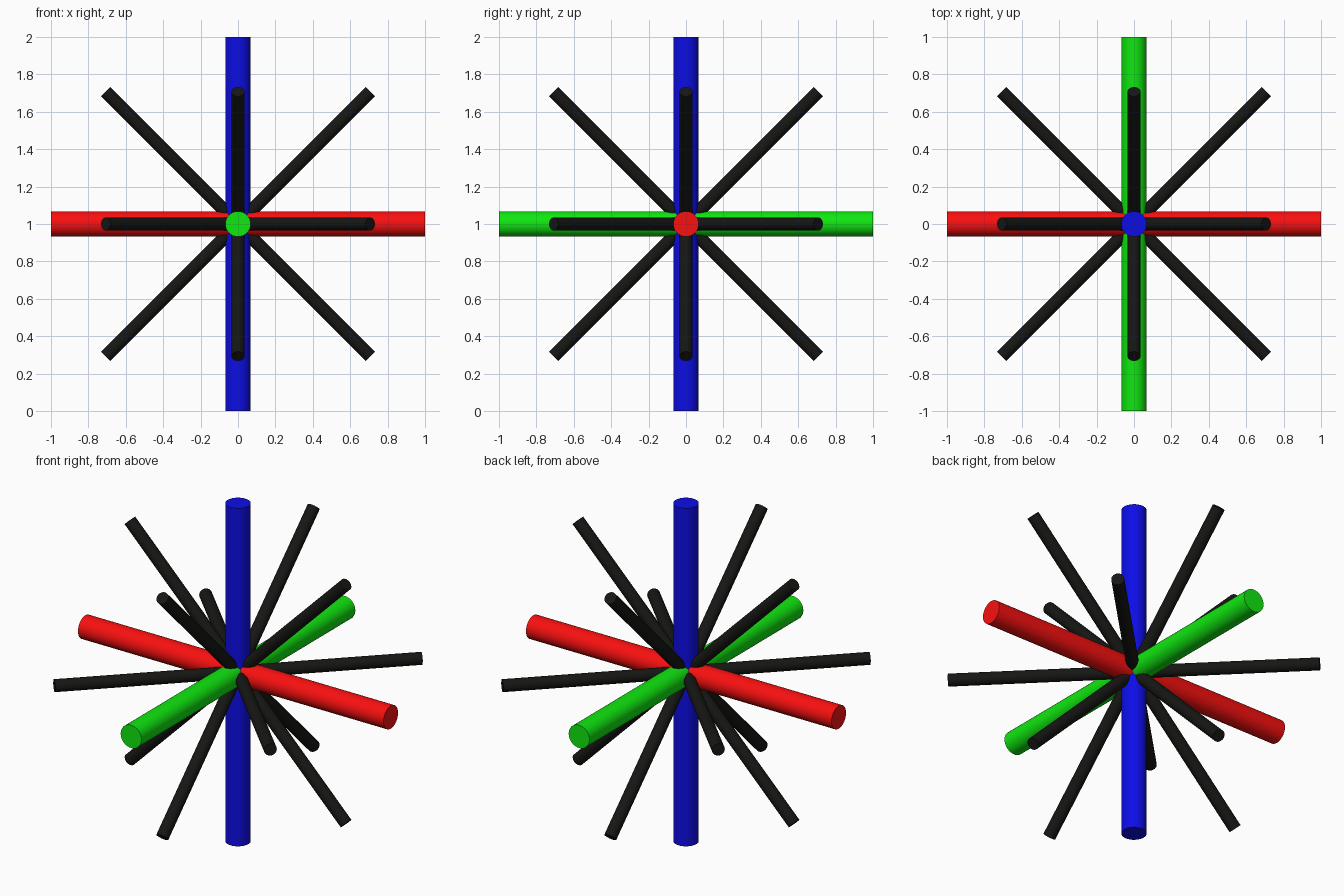
import bpy
import math
from mathutils import Vector

if "Cube" in bpy.data.objects:
    bpy.data.objects.remove(bpy.data.objects["Cube"])

CENTRE = Vector((0, 0, 1))


def material(name, rgb):
    mat = bpy.data.materials.new(name)
    mat.diffuse_color = (*rgb, 1)
    mat.use_nodes = True
    mat.node_tree.nodes["Principled BSDF"].inputs["Base Color"].default_value = mat.diffuse_color
    return mat


def rod(name, direction, radius, mat):
    """Capped cylinder of length 2 through the centre along a direction."""
    bpy.ops.mesh.primitive_cylinder_add(vertices=32, radius=radius, depth=2, location=CENTRE)
    obj = bpy.context.object
    obj.name = name
    obj.rotation_euler = Vector(direction).to_track_quat('Z', 'Y').to_euler()
    obj.data.materials.append(mat)
    bpy.ops.object.shade_smooth_by_angle(angle=math.radians(40))


# Thick coloured rods along the three main axes
rod("x_axis_rod", (1, 0, 0), 0.068, material("red", (0.95, 0.005, 0.005)))
rod("y_axis_rod", (0, 1, 0), 0.068, material("green", (0.005, 0.8, 0.005)))
rod("z_axis_rod", (0, 0, 1), 0.068, material("blue", (0.004, 0.004, 0.8)))

# Thin black rods on both diagonals of each axis plane
black = material("black", (0.008, 0.008, 0.007))
for a, b in ((0, 1), (0, 2), (1, 2)):
    for sign, label in ((1, "rising"), (-1, "falling")):
        d = [0, 0, 0]
        d[a], d[b] = 1, sign
        rod(f"{'xyz'[a]}{'xyz'[b]}_{label}_diagonal_rod", d, 0.035, black)
